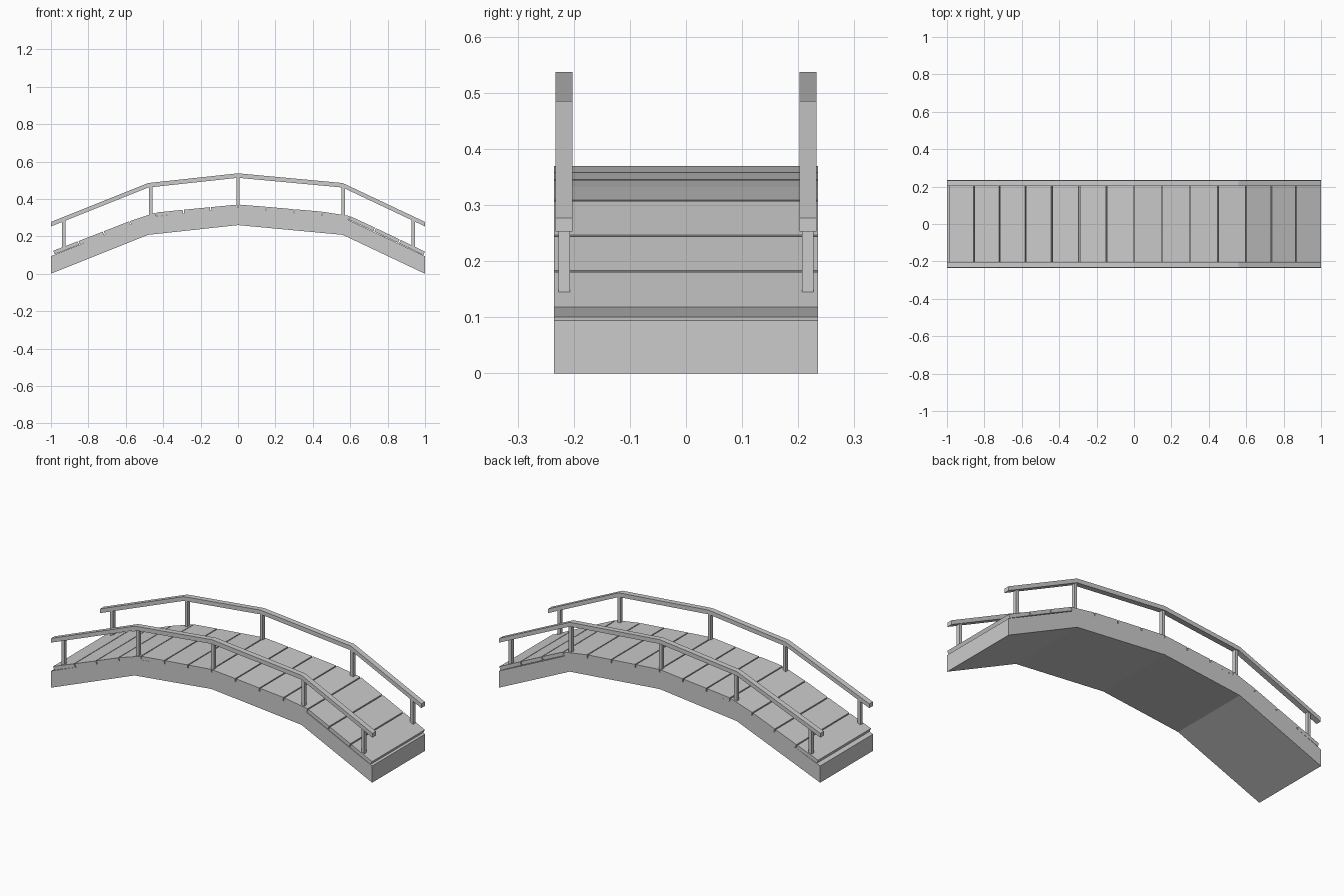
import bpy, bmesh
from mathutils import Vector

if "Cube" in bpy.data.objects:
    bpy.data.objects.remove(bpy.data.objects["Cube"])


def prism(name, profile, y0, y1):
    """Extrude an (x, z) outline from y0 to y1."""
    bm = bmesh.new()
    face = bm.faces.new([bm.verts.new((x, y0, z)) for x, z in profile])
    ext = bmesh.ops.extrude_face_region(bm, geom=[face])
    verts = [v for v in ext["geom"] if isinstance(v, bmesh.types.BMVert)]
    bmesh.ops.translate(bm, verts=verts, vec=(0, y1 - y0, 0))
    bmesh.ops.recalc_face_normals(bm, faces=bm.faces)
    mesh = bpy.data.meshes.new(name)
    bm.to_mesh(mesh)
    bm.free()
    ob = bpy.data.objects.new(name, mesh)
    bpy.context.collection.objects.link(ob)
    return ob


def band(path, thick):
    """Outline of a strip below a path, with vertical ends."""
    return path + [(x, z - t) for (x, z), t in zip(path[::-1], [thick] * len(path))]


def height(path, x):
    for (xa, za), (xb, zb) in zip(path, path[1:]):
        if xa <= x <= xb:
            return za + (zb - za) * (x - xa) / (xb - xa)


# shared arch line
arch = [(-1, 0), (-0.48, 0.208), (0, 0.26), (0.56, 0.208), (1, 0)]


def raised(dz):
    return [(x, z + dz) for x, z in arch]


# solid arched base
prism("arched_base", band(raised(0.094), 0.094), -0.235, 0.235)

# deck planks, each a thin tilted board
edges = [(-0.99, 0.122), (-0.855, 0.174), (-0.72, 0.226), (-0.58, 0.281),
         (-0.44, 0.327), (-0.293, 0.342), (-0.147, 0.356), (0, 0.37),
         (0.15, 0.358), (0.30, 0.345), (0.45, 0.332), (0.60, 0.308),
         (0.735, 0.245), (0.867, 0.182), (1.0, 0.118)]
for i, (a, b) in enumerate(zip(edges, edges[1:])):
    a, b = Vector(a), Vector(b)
    d = (b - a).normalized()
    n = Vector((d.y, -d.x)) * 0.02
    a, b = a + d * 0.003, b - d * 0.003
    if i == len(edges) - 2:
        b += d * 0.002
    prism(f"deck_plank_{i + 1}", [a, b, b + n, a + n], -0.235, 0.235)

# handrails and posts on both sides
deck, rail = raised(0.105), raised(0.275)
for side, s in (("front", -1), ("back", 1)):
    prism(f"{side}_handrail", band(raised(0.277), 0.024), s * 0.202, s * 0.233)
    for i, x in enumerate((-0.932, -0.467, 0, 0.563, 0.936)):
        w = 0.009
        outline = [(x - w, height(deck, x - w)), (x + w, height(deck, x + w)),
                   (x + w, height(rail, x + w) - 0.012),
                   (x - w, height(rail, x - w) - 0.012)]
        prism(f"{side}_post_{i + 1}", outline, s * 0.207, s * 0.227)
